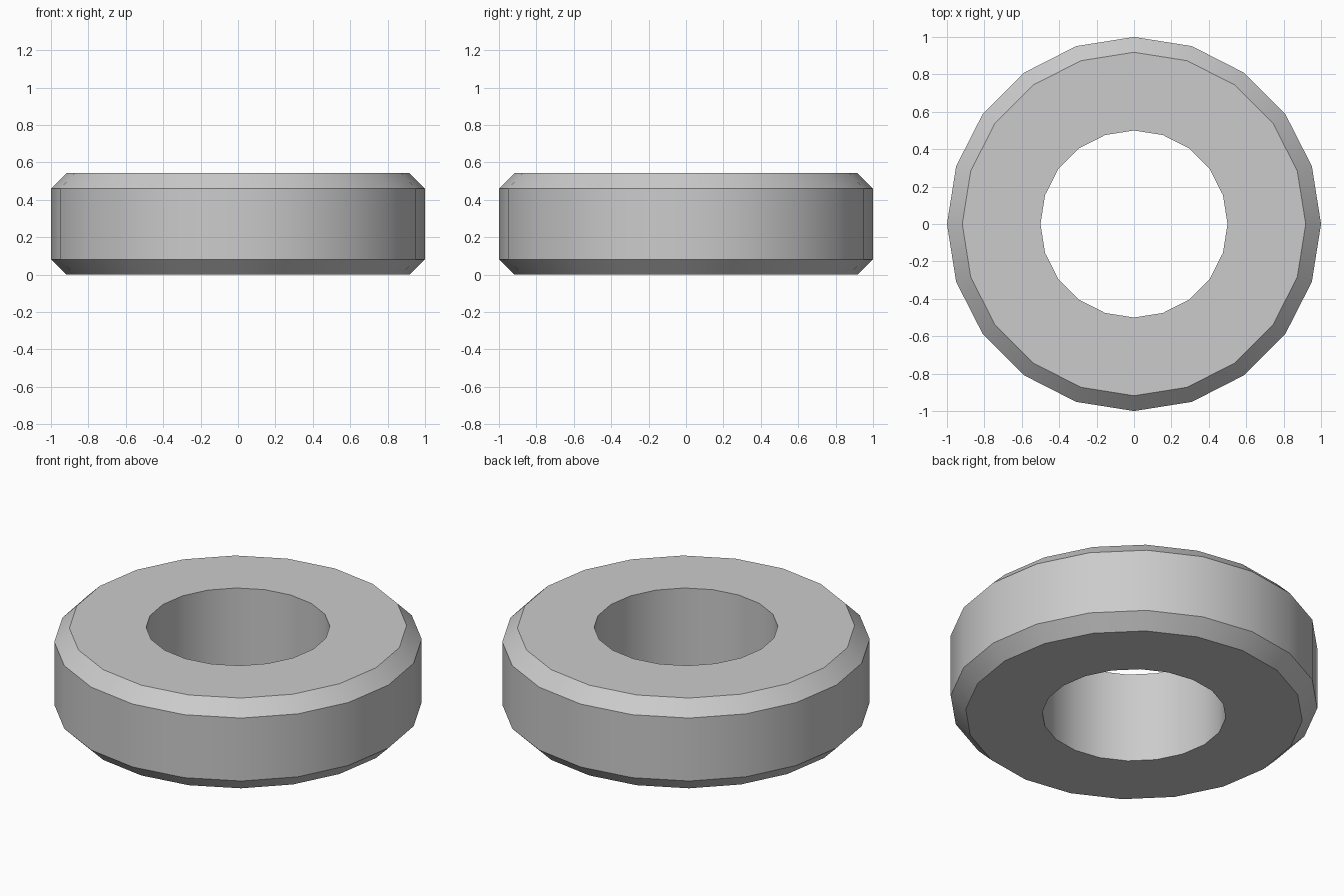
import bpy, bmesh
from math import sin, cos, tau, radians

if "Cube" in bpy.data.objects:
    bpy.data.objects.remove(bpy.data.objects["Cube"])

SIDES = 20
HEIGHT = 0.542
CHAMFER = 0.082

# Ring cross-section (radius, z): square bore, chamfered outer rim
profile = [
    (0.5, 0), (1 - CHAMFER, 0), (1, CHAMFER),
    (1, HEIGHT - CHAMFER), (1 - CHAMFER, HEIGHT), (0.5, HEIGHT),
]

# Revolve the closed section around z
bm = bmesh.new()
rings = [[bm.verts.new((r * cos(tau * i / SIDES), r * sin(tau * i / SIDES), z))
          for r, z in profile] for i in range(SIDES)]
n = len(profile)
for i in range(SIDES):
    a, b = rings[i], rings[(i + 1) % SIDES]
    for j in range(n):
        k = (j + 1) % n
        bm.faces.new((a[j], b[j], b[k], a[k]))
bmesh.ops.recalc_face_normals(bm, faces=bm.faces)

mesh = bpy.data.meshes.new("chamfered_ring")
bm.to_mesh(mesh)
bm.free()
ring = bpy.data.objects.new("chamfered_ring", mesh)
bpy.context.collection.objects.link(ring)

# Smooth walls, sharp chamfer edges
bpy.context.view_layer.objects.active = ring
ring.select_set(True)
bpy.ops.object.shade_smooth_by_angle(angle=radians(30))
